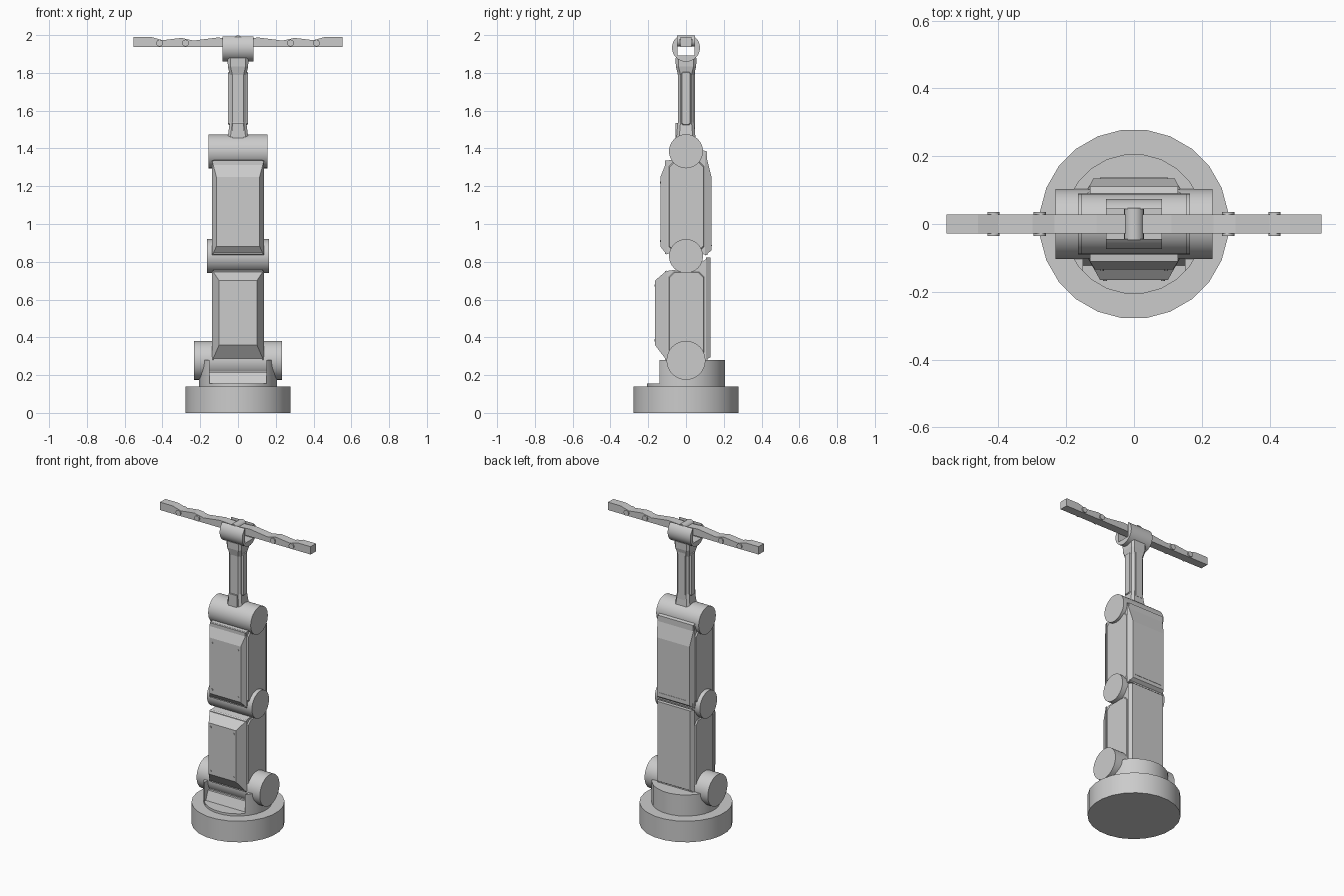
import bpy, bmesh, math
from math import pi, radians

if "Cube" in bpy.data.objects:
    bpy.data.objects.remove(bpy.data.objects["Cube"])


def mesh_object(name, verts, faces):
    me = bpy.data.meshes.new(name)
    me.from_pydata(verts, [], faces)
    bm = bmesh.new()
    bm.from_mesh(me)
    bmesh.ops.recalc_face_normals(bm, faces=bm.faces)
    bm.to_mesh(me)
    bm.free()
    ob = bpy.data.objects.new(name, me)
    bpy.context.collection.objects.link(ob)
    return ob


def loft(name, rings):
    """Skin a closed solid through rings of equal point count."""
    n = len(rings[0])
    verts = [p for r in rings for p in r]
    faces = [[i * n + j, i * n + (j + 1) % n, (i + 1) * n + (j + 1) % n, (i + 1) * n + j]
             for i in range(len(rings) - 1) for j in range(n)]
    faces += [list(range(n)), list(range((len(rings) - 1) * n, len(rings) * n))]
    return mesh_object(name, verts, faces)


def cylinder(name, r, depth, loc, axis='Z', sides=32, turn=0.0):
    rot = {'X': (0, pi / 2, 0), 'Y': (pi / 2, 0, 0), 'Z': (0, 0, turn)}[axis]
    bpy.ops.mesh.primitive_cylinder_add(vertices=sides, radius=r, depth=depth,
                                        location=loc, rotation=rot)
    ob = bpy.context.object
    ob.name = name
    bpy.ops.object.shade_smooth_by_angle(angle=radians(30))
    return ob


def box(name, lo, hi):
    return loft(name, [[(lo[0], lo[1], z), (hi[0], lo[1], z), (hi[0], hi[1], z), (lo[0], hi[1], z)]
                       for z in (lo[2], hi[2])])


def cut(ob, lo, hi):
    cutter = box("cutter", lo, hi)
    cutter.hide_render = True
    m = ob.modifiers.new("cut", 'BOOLEAN')
    m.operation, m.object, m.solver = 'DIFFERENCE', cutter, 'EXACT'
    bpy.context.view_layer.objects.active = ob
    bpy.ops.object.modifier_apply(modifier="cut")
    bpy.data.objects.remove(cutter)


def extrude_x(name, prof, hw):
    return loft(name, [[(x, y, z) for y, z in prof] for x in (-hw, hw)])


def cover(name, y0, hw0, z0, y1, hw1, z1):
    """Chamfered cover plate facing along y: inner and outer rectangles."""
    return loft(name, [[(-w, y, z[0]), (w, y, z[0]), (w, y, z[1]), (-w, y, z[1])]
                       for y, w, z in ((y0, hw0, z0), (y1, hw1, z1))])


def side_panels(name, x0, x1, ys, zs, c):
    """Raised chamfered panels on both sides, with clipped corners."""
    for s, side in ((-1, "left"), (1, "right")):
        rings = []
        for x, i in ((x0, 0), (x1, 0.008)):
            a, b, d, e = ys[0] + i, ys[1] - i, zs[0] + i, zs[1] - i
            rings.append([(s * x, y, z) for y, z in
                          ((a + c, d), (b - c, d), (b, d + c), (b, e - c),
                           (b - c, e), (a + c, e), (a, e - c), (a, d + c))])
        loft(f"{name}_{side}", rings)


def rivets(name, y, xs, zs):
    for x in xs:
        for z in zs:
            cylinder(name, 0.006, 0.006, (x, y, z), 'Y', 8)


# base and turntable with front slot
cylinder("base", 0.28, 0.14, (0, 0, 0.07), sides=24, turn=pi / 24)
turret = cylinder("turntable", 0.207, 0.15, (0, 0, 0.205), sides=24, turn=pi / 24)
cut(turret, (-0.15, -0.3, 0.155), (0.15, -0.085, 0.4))
loft("turntable_step", [[(x, -0.125, 0.15), (x, -0.10, 0.215), (x, -0.08, 0.215), (x, -0.08, 0.15)]
                        for x in (-0.15, 0.15)])

# joints
cylinder("shoulder_joint", 0.103, 0.464, (0, 0, 0.278), 'X')
cylinder("elbow_joint", 0.09, 0.33, (0, 0, 0.83), 'X')
cylinder("upper_joint", 0.09, 0.312, (0, 0, 1.385), 'X')

# lower arm
extrude_x("lower_arm_core", [(-0.11, 0.28), (-0.11, 0.75), (-0.04, 0.76), (0.05, 0.77),
                             (0.085, 0.80), (0.115, 0.82), (0.115, 0.28)], 0.13)
cover("lower_front_cover", -0.10, 0.137, (0.275, 0.755), -0.165, 0.10, (0.36, 0.70))
cover("lower_rear_cover", 0.105, 0.137, (0.28, 0.823), 0.13, 0.12, (0.295, 0.823))
side_panels("lower_side_panel", 0.12, 0.138, (-0.095, 0.1), (0.29, 0.75), 0.025)
rivets("lower_rivet", -0.165, (-0.085, 0.085), (0.385, 0.675))

# upper arm
extrude_x("upper_arm_core", [(-0.11, 0.84), (-0.11, 1.335), (-0.07, 1.34), (0.05, 1.40),
                             (0.11, 1.385), (0.115, 0.835), (0.05, 0.85), (-0.05, 0.85)], 0.13)
cover("upper_front_cover", -0.10, 0.137, (0.835, 1.337), -0.135, 0.115, (0.88, 1.25))
cover("upper_rear_cover", 0.10, 0.137, (0.833, 1.387), 0.135, 0.12, (0.86, 1.25))
side_panels("upper_side_panel", 0.12, 0.138, (-0.095, 0.1), (0.85, 1.335), 0.025)
rivets("upper_rivet", -0.135, (-0.095, 0.095), (0.91, 1.22))
box("rear_seam", (-0.10, 0.13, 0.884), (0.10, 0.137, 0.888))

# forearm: octagonal column flaring at both ends
rings = []
for z, hx, hy in ((1.42, 0.056, 0.05), (1.46, 0.054, 0.05), (1.54, 0.044, 0.043), (1.79, 0.044, 0.043),
                  (1.835, 0.054, 0.054), (1.88, 0.055, 0.055)):
    c = 0.014
    rings.append([(hx, hy - c, z), (hx - c, hy, z), (c - hx, hy, z), (-hx, hy - c, z),
                  (-hx, c - hy, z), (c - hx, -hy, z), (hx - c, -hy, z), (hx, c - hy, z)])
loft("forearm", rings)
side_panels("forearm_side_panel", 0.035, 0.053, (-0.028, 0.028), (1.52, 1.81), 0.006)
box("forearm_foot_plate", (-0.03, -0.055, 1.45), (0.03, 0.0, 1.535))
box("forearm_rear_plate", (-0.025, 0.0, 1.50), (0.025, 0.048, 1.83))

# wrist drum with open slot and hinge pin
wrist = cylinder("wrist_drum", 0.074, 0.166, (0, 0, 1.933), 'X')
cut(wrist, (-0.2, -0.045, 1.893), (0.2, 0.045, 2.1))
cylinder("finger_hinge", 0.029, 0.094, (0, 0, 1.969), 'Y', 20)

# two opposed fingers with knuckle pins
top = [(0.0, 1.98), (0.11, 1.987), (0.235, 1.971), (0.30, 1.985), (0.40, 1.973),
       (0.46, 1.99), (0.553, 1.99)]
for s, side in ((-1, "left"), (1, "right")):
    outline = [(0.0, 1.938)] + top + [(0.553, 1.938)]
    loft(f"finger_{side}", [[(s * x, y, z) for x, z in outline] for y in (-0.028, 0.028)])
    for x in (0.278, 0.415):
        cylinder(f"knuckle_pin_{side}", 0.018, 0.072, (s * x, 0, 1.958), 'Y', 16)
